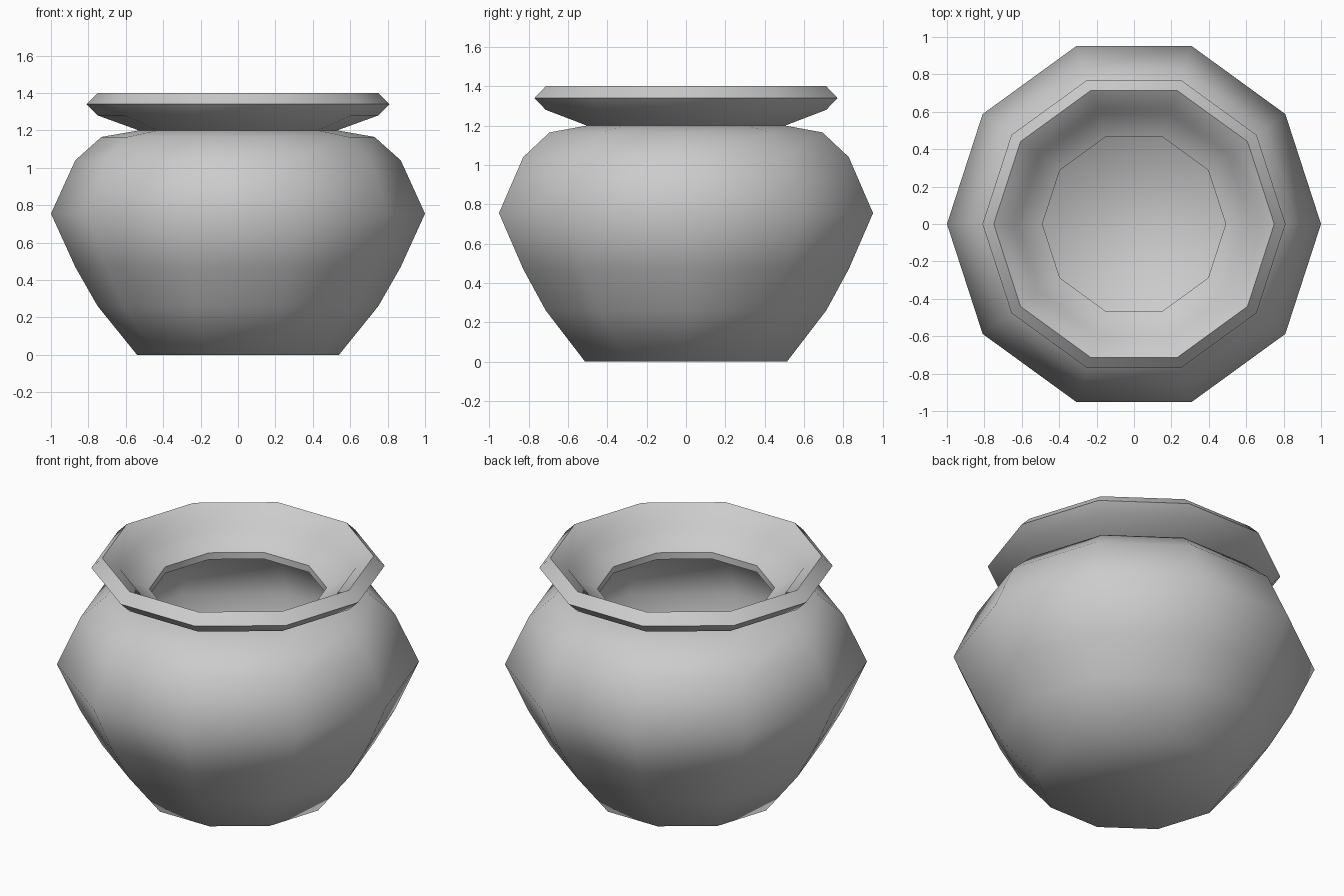
import bpy, bmesh
from math import cos, sin, tau, radians

if "Cube" in bpy.data.objects:
    bpy.data.objects.remove(bpy.data.objects["Cube"])

SIDES = 10

# Pot cross-section (radius, height): outer wall, rolled rim, then the inner wall
PROFILE = [
    (0.54, 0.0), (0.75, 0.26), (0.87, 0.47), (1.0, 0.755), (0.87, 1.04), (0.73, 1.165),
    (0.53, 1.2), (0.75, 1.28), (0.81, 1.34), (0.75, 1.4),
    (0.65, 1.33), (0.62, 1.28), (0.49, 1.21), (0.49, 1.17),
    (0.69, 1.12), (0.82, 1.01), (0.94, 0.755), (0.82, 0.49), (0.70, 0.29), (0.51, 0.05),
]


def lathe(name, profile, sides):
    """Spin a profile about z, capping both ends."""
    bm = bmesh.new()
    rings = [[bm.verts.new((r * cos(tau * i / sides), r * sin(tau * i / sides), z))
              for i in range(sides)] for r, z in profile]
    for a, b in zip(rings, rings[1:]):
        for i in range(sides):
            j = (i + 1) % sides
            bm.faces.new((a[i], a[j], b[j], b[i]))
    bm.faces.new(rings[0][::-1])   # underside
    bm.faces.new(rings[-1])        # inside floor
    mesh = bpy.data.meshes.new(name)
    bm.to_mesh(mesh)
    bm.free()
    obj = bpy.data.objects.new(name, mesh)
    bpy.context.collection.objects.link(obj)
    return obj


# Hollow pot with a flared rim
pot = lathe("pot", PROFILE, SIDES)
bpy.context.view_layer.objects.active = pot
pot.select_set(True)
bpy.ops.object.shade_smooth_by_angle(angle=radians(60))
